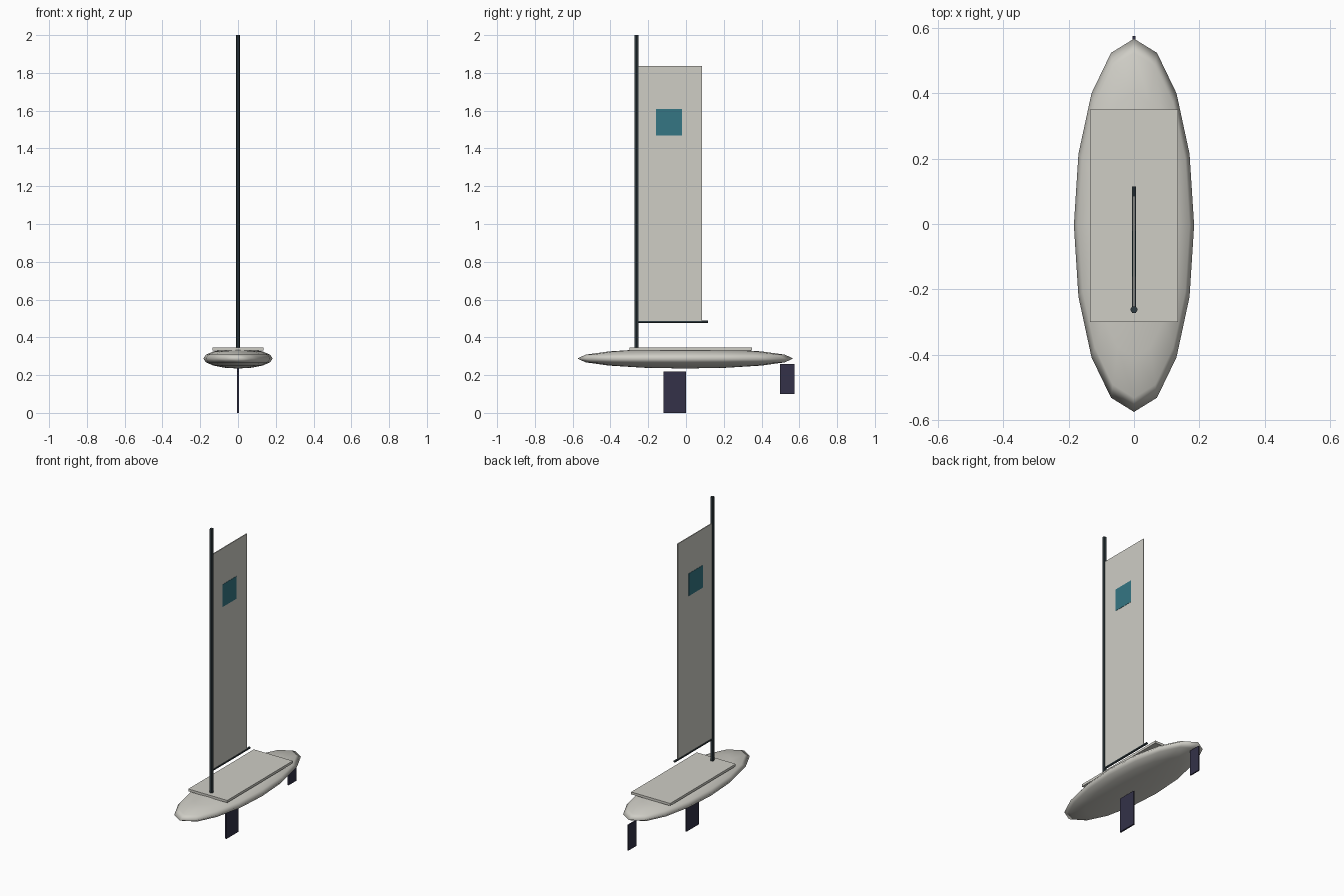
import bpy
from math import pi

cube = bpy.data.objects.get("Cube")
if cube:
    bpy.data.objects.remove(cube, do_unlink=True)


def material(name, rgb):
    m = bpy.data.materials.new(name)
    m.use_nodes = True
    m.diffuse_color = (*rgb, 1)
    m.node_tree.nodes["Principled BSDF"].inputs["Base Color"].default_value = (*rgb, 1)
    return m


white = material("off white", (0.62, 0.61, 0.56))
spar = material("dark slate", (0.03, 0.045, 0.052))
navy = material("dark navy", (0.033, 0.031, 0.065))
teal = material("teal", (0.035, 0.18, 0.23))


def finish(name, mat):
    ob = bpy.context.object
    ob.name = name
    ob.data.materials.append(mat)
    bpy.ops.object.transform_apply(location=False, rotation=True, scale=True)
    return ob


def box(name, mat, xs, ys, zs):
    """Box spanning the given ranges."""
    spans = (xs, ys, zs)
    bpy.ops.mesh.primitive_cube_add(size=1, location=[(a + b) / 2 for a, b in spans])
    bpy.context.object.scale = [b - a for a, b in spans]
    return finish(name, mat)


def rod(name, radius, length, location, rotation):
    bpy.ops.mesh.primitive_cylinder_add(vertices=6, radius=radius, depth=length,
                                        location=location, rotation=rotation)
    return finish(name, spar)


# Hull: flattened ellipsoid
bpy.ops.mesh.primitive_uv_sphere_add(segments=16, ring_count=8, radius=1,
                                     location=(0, -0.004, 0.288))
bpy.context.object.scale = (0.184, 0.571, 0.053)
finish("hull", white)
bpy.ops.object.shade_smooth()

# Deck plate
box("deck", white, (-0.135, 0.135), (-0.3, 0.35), (0.33, 0.345))

# Mast and boom
rod("mast", 0.0115, 1.67, (0, -0.262, 1.165), (0, 0, pi / 6))
rod("boom", 0.007, 0.377, (0, -0.073, 0.482), (pi / 2, 0, 0))

# Sail with a coloured patch on each side
box("sail", white, (-0.003, 0.003), (-0.258, 0.086), (0.484, 1.836))
for side, x in (("left", 0.0035), ("right", -0.0035)):
    box(side + "_sail_patch", teal, (x - 0.001, x + 0.001), (-0.16, -0.021), (1.469, 1.61))

# Underwater foils
box("daggerboard", navy, (-0.005, 0.005), (-0.12, 0), (0, 0.218))
box("rudder", navy, (-0.004, 0.004), (0.498, 0.575), (0.1, 0.26))
